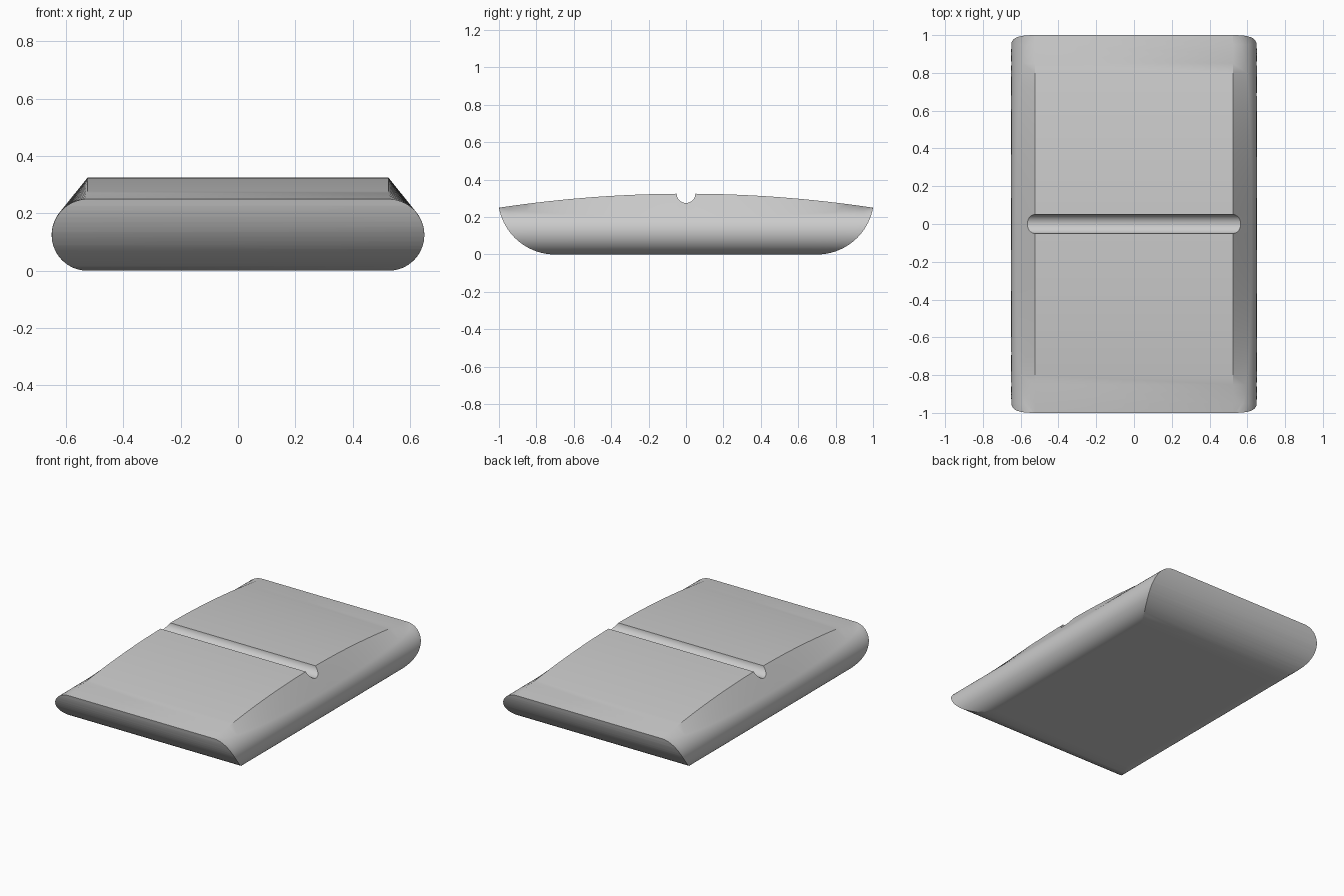
import bpy, bmesh, math
from math import sin, cos, pi

if "Cube" in bpy.data.objects:
    bpy.data.objects.remove(bpy.data.objects["Cube"])

R = 0.125           # side rounding radius
CX = 0.525          # centre of the side rounding
PEAK, END = 0.325, 0.25


def make_loft(name, rings):
    """Skin a list of closed rings and cap both ends."""
    bm = bmesh.new()
    loops = [[bm.verts.new(p) for p in ring] for ring in rings]
    for a, b in zip(loops, loops[1:]):
        for i in range(len(a)):
            j = (i + 1) % len(a)
            bm.faces.new((a[i], a[j], b[j], b[i]))
    bm.faces.new(loops[0])
    bm.faces.new(loops[-1])
    bmesh.ops.recalc_face_normals(bm, faces=bm.faces)
    me = bpy.data.meshes.new(name)
    bm.to_mesh(me)
    bm.free()
    ob = bpy.data.objects.new(name, me)
    bpy.context.collection.objects.link(ob)
    return ob


def prism(name, profile, half):
    return make_loft(name, [[(x, y, z) for y, z in profile] for x in (-half, half)])


def section(y, n=24):
    """Rounded slab section whose sides run tangent up to the crowned top."""
    h = PEAK - END
    rad = (1 + h * h) / (2 * h)
    top = max(PEAK - rad + math.sqrt(rad * rad - y * y), END + 0.0002)
    stop = pi / 2 - math.acos(R / (top - R))
    right = []
    for i in range(n + 1):
        a = -pi / 2 + (stop + pi / 2) * i / n
        right.append((CX + R * cos(a), y, R + R * sin(a)))
    right.append((CX, y, top))
    return right + [(-x, yy, z) for x, yy, z in reversed(right)]


# Main slab
body = make_loft("slab_body", [section(-1 + i / 20) for i in range(41)])

# Side outline with rounded undersides at both ends
ER, EY = 0.305, 0.70
arc = [(EY + ER * sin(a), ER - ER * cos(a))
       for a in (pi / 2 * i / 24 for i in range(25))]
arc[0] = (EY, -0.0)
half = arc + [(EY + ER, 0.5)]
outline = prism("end_rounding_cutter", half + [(-y, z) for y, z in reversed(half)], 0.8)

# Round groove across the top
groove = prism("groove_cutter",
               [(0.05 * cos(2 * pi * i / 32), PEAK + 0.05 * sin(2 * pi * i / 32))
                for i in range(32)], 0.8)

for cutter, op in ((outline, 'INTERSECT'), (groove, 'DIFFERENCE')):
    m = body.modifiers.new(cutter.name, 'BOOLEAN')
    m.object = cutter
    m.operation = op
    m.solver = 'EXACT'
    cutter.hide_render = True
    cutter.hide_set(True)

# Apply the cuts, then shade
bpy.context.view_layer.objects.active = body
body.select_set(True)
for m in list(body.modifiers):
    bpy.ops.object.modifier_apply(modifier=m.name)
for cutter in (outline, groove):
    bpy.data.objects.remove(cutter, do_unlink=True)
bpy.ops.object.shade_smooth_by_angle(angle=math.radians(30))
